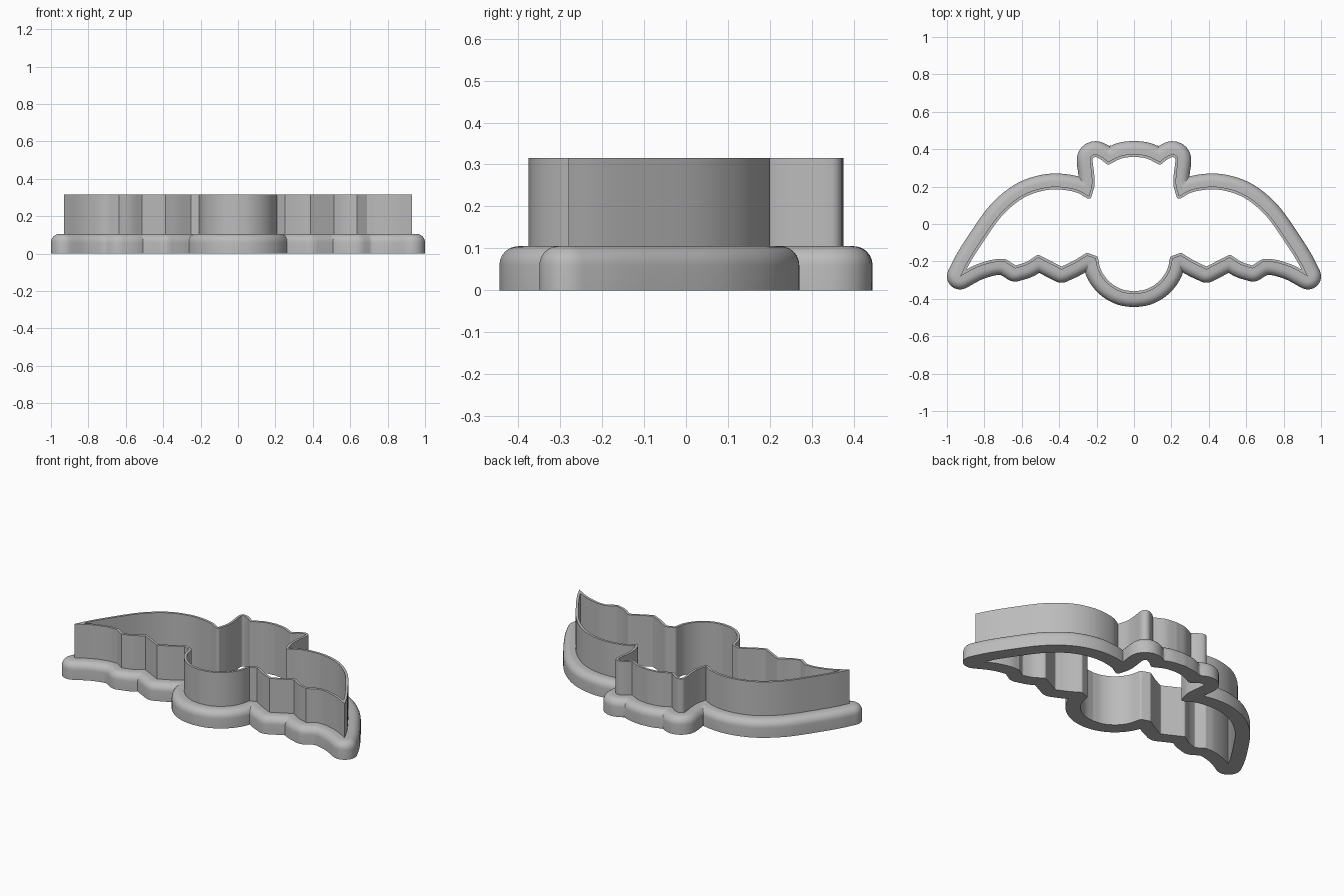
import bpy, bmesh, math
from mathutils import Vector
from mathutils.bvhtree import BVHTree

cube = bpy.data.objects.get("Cube")
if cube:
    bpy.data.objects.remove(cube)

WALL, FLANGE = 0.015, 0.07          # blade thickness, rim overhang
RIM_H, TOP_H, ROUND = 0.105, 0.315, 0.045
STEP = 0.008

# Right half of the blade outline, clockwise; sharp corners between sections
body = [(0.208 * math.cos(math.radians(a)), -0.167 + 0.208 * math.sin(math.radians(a)))
        for a in range(-5, -91, -17)]
sections = [
    [(0, 0.375), (0.07, 0.365), (0.138, 0.333)],                                # head
    [(0.138, 0.333), (0.17, 0.358), (0.205, 0.373), (0.23, 0.362),
     (0.236, 0.335), (0.228, 0.27), (0.226, 0.21), (0.242, 0.15)],              # ear
    [(0.242, 0.15), (0.31, 0.185), (0.41, 0.2), (0.5, 0.19), (0.59, 0.157),
     (0.67, 0.1), (0.74, 0.026), (0.83, -0.104), (0.89, -0.2), (0.93, -0.28)],  # wing top
    [(0.93, -0.28), (0.84, -0.232), (0.75, -0.205), (0.69, -0.203)],            # wing tip
    [(0.69, -0.203), (0.635, -0.238)],                                          # scallops
    [(0.635, -0.238), (0.57, -0.217), (0.512, -0.18)],
    [(0.512, -0.18), (0.388, -0.244)],
    [(0.388, -0.244), (0.32, -0.212), (0.25, -0.17)],
    [(0.25, -0.17), body[0]],
    body,                                                                       # round belly
]


def spline(points):
    """Evenly sampled smooth curve through the points."""
    p = [Vector(q) for q in points]
    p = [2 * p[0] - p[1]] + p + [2 * p[-1] - p[-2]]
    out = []
    for a, b, c, d in zip(p, p[1:], p[2:], p[3:]):
        n = max(2, round((c - b).length / STEP))
        for k in range(n):
            t = k / n
            out.append(0.5 * (2 * b + (c - a) * t + (2 * a - 5 * b + 4 * c - d) * t * t
                              + (3 * b - a - 3 * c + d) * t ** 3))
    return out + [p[-2]]


def normals(pts):
    res = []
    for i in range(len(pts)):
        t = (pts[min(i + 1, len(pts) - 1)] - pts[max(i - 1, 0)]).normalized()
        res.append(Vector((-t.y, t.x)))
    return res


# Points paired with outward normals, with a fan of normals at each corner
path, line = [], []
for sec in sections:
    pts = spline(sec)
    nor = normals(pts)
    if path:
        n0 = path[-1][1]
        turn = math.atan2(n0.x * nor[0].y - n0.y * nor[0].x, n0.dot(nor[0]))
        steps = max(2, round(abs(turn) / 0.2))
        for k in range(1, steps):
            c, s = math.cos(turn * k / steps), math.sin(turn * k / steps)
            path.append((pts[0], Vector((c * n0.x - s * n0.y, s * n0.x + c * n0.y))))
    path += zip(pts, nor)
    line += pts if not line else pts[1:]
path[0] = (path[0][0], Vector((0, 1)))
path[-1] = (Vector((0, path[-1][0].y)), Vector((0, -1)))

# Upright ribbon used to measure distance to the outline
ribbon = [(q.x, q.y, z) for q in line for z in (-1, 1)]
tree = BVHTree.FromPolygons(ribbon, [(2 * i, 2 * i + 1, 2 * i + 3, 2 * i + 2)
                                     for i in range(len(line) - 1)])


def offset(d):
    """Parallel outline; overlapping loops collapse onto their crease point."""
    raw = [p + n * d for p, n in path]
    ok = [tree.find_nearest((q.x, q.y, 0))[3] > abs(d) - 0.0008 for q in raw]
    ok[0] = ok[-1] = True
    i = 0
    while i < len(raw):
        if ok[i]:
            i += 1
            continue
        j = i
        while not ok[j]:
            j += 1
        mid = (raw[i - 1] + raw[j]) / 2
        for k in range(i, j):
            raw[k] = mid
        i = j
    return raw


# Cross-section: flat base, rounded rim, upright blade
profile = [(-WALL, 0), (FLANGE, 0)]
for k in range(7):
    a = math.pi / 2 * k / 6
    profile.append((FLANGE - ROUND + ROUND * math.cos(a), RIM_H - ROUND + ROUND * math.sin(a)))
profile += [(0, RIM_H), (0, TOP_H), (-WALL, TOP_H)]

bm = bmesh.new()
rings = [[bm.verts.new((q.x, q.y, z)) for q in offset(d)] for d, z in profile]
for r, s in zip(rings, rings[1:] + rings[:1]):
    for i in range(len(path) - 1):
        bm.faces.new((r[i], s[i], s[i + 1], r[i + 1]))
bmesh.ops.remove_doubles(bm, verts=bm.verts, dist=0.0001)

mesh = bpy.data.meshes.new("bat_cutter")
bm.to_mesh(mesh)
bm.free()
cutter = bpy.data.objects.new("bat_cutter", mesh)
bpy.context.collection.objects.link(cutter)

grey = bpy.data.materials.new("plain_grey")
grey.use_nodes = True
grey.diffuse_color = (0.5, 0.5, 0.5, 1)
grey.node_tree.nodes["Principled BSDF"].inputs["Base Color"].default_value = (0.5, 0.5, 0.5, 1)
mesh.materials.append(grey)

# Smooth curves with crisp corners, mirrored to the other half
bpy.ops.object.select_all(action='DESELECT')
cutter.select_set(True)
bpy.context.view_layer.objects.active = cutter
bpy.ops.object.shade_smooth_by_angle(angle=math.radians(30))
mirror = cutter.modifiers.new("mirror", 'MIRROR')
mirror.use_clip = True
mirror.merge_threshold = 0.0005
